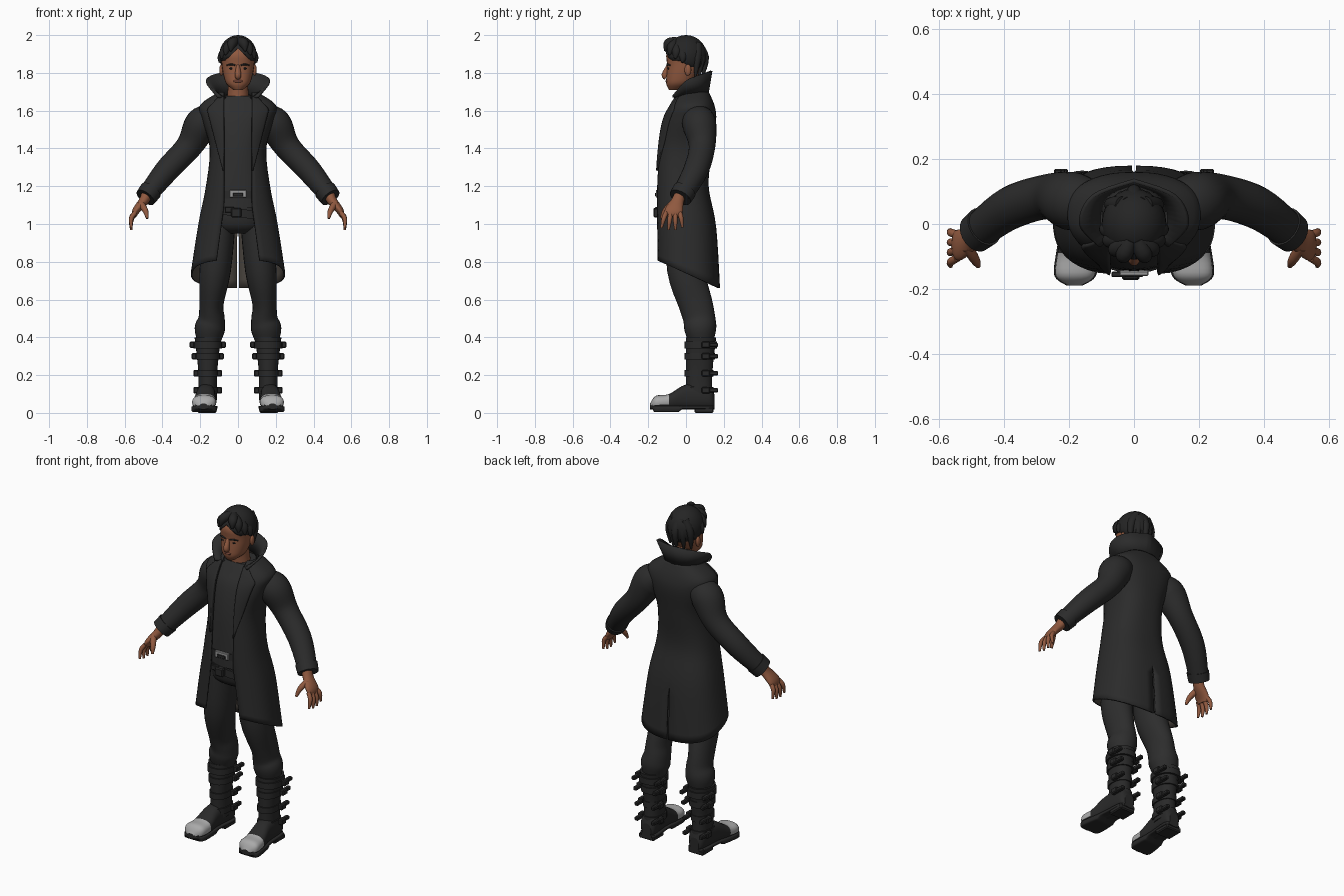
import bpy, bmesh, math
from mathutils import Vector

if "Cube" in bpy.data.objects:
    bpy.data.objects.remove(bpy.data.objects["Cube"])


def colour(name, *rgb):
    value = (*rgb, 1) if len(rgb) > 1 else (*rgb, *rgb, *rgb, 1)
    material = bpy.data.materials.new(name)
    material.use_nodes = True
    material.diffuse_color = value
    material.node_tree.nodes["Principled BSDF"].inputs["Base Color"].default_value = value
    return material


COAT = colour("coat_black", .024)
LINING = colour("lining_grey", .07, .06, .05)
SHIRT = colour("shirt_charcoal", .027)
TROUSER = colour("trouser_black", .026)
HAIR = colour("hair_black", .018)
SKIN = colour("skin_brown", .28, .1, .05)
LIPS = colour("lip_brown", .18, .06, .04)
BOOT = colour("boot_black", .022)
METAL = colour("buckle_silver", .3)
TOE = colour("toe_cap_grey", .4)


def power(value, exponent):
    return math.copysign(abs(value) ** exponent, value)


def through(keys, steps):
    """Smooth curve passing through every key."""
    points = []
    for i, start in enumerate(keys[:-1]):
        end = keys[i + 1]
        before, after = keys[max(i - 1, 0)], keys[min(i + 2, len(keys) - 1)]
        for step in range(steps):
            t = step / steps
            ease = t * t * (3 - 2 * t)
            rise, fall = t * (1 - t) ** 2 / 2, t * t * (t - 1) / 2
            points.append(tuple(p + (q - p) * ease + (q - o) * rise + (r - p) * fall
                                for o, p, q, r in zip(before, start, end, after)))
    return points + [keys[-1]]


def finish(name, bm, materials, mirror=False, thick=0, smooth=True):
    mesh = bpy.data.meshes.new(name)
    for face in bm.faces:
        face.smooth = smooth and len(face.verts) < 5
    bm.to_mesh(mesh)
    bm.free()
    for material in materials:
        mesh.materials.append(material)
    part = bpy.data.objects.new(name, mesh)
    bpy.context.collection.objects.link(part)
    if mirror:
        part.modifiers.new("mirror", 'MIRROR')
    if thick:
        solid = part.modifiers.new("thickness", 'SOLIDIFY')
        solid.thickness, solid.material_offset = thick, len(materials) - 1
    return part


def skin(name, materials, rings, closed=True, rule=None, **options):
    """Join rings of points into a surface; closed rings are capped."""
    bm = bmesh.new()
    loops = [[bm.verts.new(point) for point in ring] for ring in rings]
    count = len(loops[0])
    for low, high in zip(loops, loops[1:]):
        for j in range(count if closed else count - 1):
            k = (j + 1) % count
            bm.faces.new((low[j], low[k], high[k], high[j]))
    if closed:
        bm.faces.new(loops[0])
        bm.faces.new(loops[-1])
        bmesh.ops.recalc_face_normals(bm, faces=bm.faces)
    if rule:
        for face in bm.faces:
            face.material_index = rule(face.calc_center_median())
    return finish(name, bm, materials, **options)


def oval(centre, across, along, exponent=1, count=24):
    angles = (math.tau * i / count for i in range(count))
    return [Vector(centre) + Vector(across) * power(math.cos(a), exponent)
            + Vector(along) * power(math.sin(a), exponent) for a in angles]


def stack(name, material, rows, centre=0, tilt=0, steps=4, **options):
    """Level rings from rows of height, half width, front and back."""
    rings = [oval((centre, (front + back) / 2, z), (w, 0, tilt * w), (0, (back - front) / 2, 0), .9)
             for z, w, front, back in through(rows, steps)]
    skin(name, [material], rings, **options)


def band(name, material, z, height, w, front, back, **options):
    stack(name, material, [(level, w, front, back) for level in (z - height / 2, z + height / 2)],
          steps=1, **options)


def tube(name, material, path, steps=4, **options):
    """Limb along points of x, y, z, radius in depth and radius across."""
    points = through(path, steps)
    places = [Vector(point[:3]) for point in points]
    rings = []
    for i, (place, point) in enumerate(zip(places, points)):
        heading = (places[min(i + 1, len(places) - 1)] - places[max(i - 1, 0)]).normalized()
        depth = Vector((0, 1, 0))
        depth = (depth - heading * heading.dot(depth)).normalized()
        rings.append(oval(place, depth * point[3], heading.cross(depth) * point[-1]))
    skin(name, [material], rings, **options)


def place(bm, centre, size):
    for vert in bm.verts:
        vert.co = Vector(c + v * s for c, v, s in zip(centre, vert.co, size))


def ball(name, material, centre, radii, **options):
    bm = bmesh.new()
    bmesh.ops.create_uvsphere(bm, u_segments=24, v_segments=16, radius=1)
    place(bm, centre, radii)
    return finish(name, bm, [material], **options)


def box(name, material, centre, size, **options):
    bm = bmesh.new()
    bmesh.ops.create_cube(bm, size=1)
    place(bm, centre, size)
    bmesh.ops.bevel(bm, geom=bm.edges[:], offset=min(size) / 5, segments=1, affect='EDGES')
    finish(name, bm, [material], smooth=False, **options)


# Long coat: open at the front, slanted at the hem, split at the back
coat_rows = through([(.74, .25, -.16, .18), (1, .21, -.16, .16), (1.2, .17, -.16, .12), (1.4, .15, -.15, .14),
                     (1.55, .19, -.12, .16), (1.63, .2, -.08, .15), (1.7, .1, -.04, .12)], 5)
BULGE = .8
COLUMNS = 20
rings = []
for z, w, front, back in coat_rows:
    slant = max(0, (1.1 - z) / .36)
    vent = .006 if z < 1 else 0
    first = math.asin(((.075 + .04 * slant) / w) ** (1 / BULGE))
    last = math.pi - math.asin((vent / w) ** (1 / BULGE))
    ring = []
    for i in range(COLUMNS + 1):
        angle = first + (last - first) * i / COLUMNS
        y = (front + back) / 2 - (back - front) / 2 * power(math.cos(angle), BULGE)
        x = w * abs(math.sin(angle)) ** BULGE if i < COLUMNS else vent
        ring.append((x, y, z - .44 * y * slant))
    rings.append(ring)
skin("long_coat", [COAT, LINING], rings, closed=False, mirror=True, thick=.01)

# Lapels lying on the chest
rings = []
for z, w, front, back in coat_rows:
    rise = (z - 1.28) / .38
    if 0 <= rise <= 1.05:
        ring = []
        for i in range(9):
            x = .075 + (.005 + .09 * min(rise * 1.1, 4 * (1.1 - rise))) * i / 8
            bend = (1 - (x / w) ** (2 / BULGE)) ** (BULGE / 2)
            ring.append((x, (front + back) / 2 - (back - front) / 2 * bend - .01, z))
        rings.append(ring)
skin("lapel", [COAT], rings, closed=False, mirror=True, thick=.012)

# Raised collar
top = through([(.11, -.07, 1.67), (.17, 0, 1.75), (.13, .09, 1.79), (0, .14, 1.81)], 5)
base = []
for i in range(len(top)):
    turn = i / (len(top) - 1)
    angle = math.pi * (1 + 3 * turn) / 4
    base.append((.095 * math.sin(angle) if turn < 1 else 0, .03 - .09 * math.cos(angle), 1.66 + .03 * turn))
skin("collar", [COAT], [base, top], closed=False, mirror=True, thick=.012)

# Sleeves and cuffs
sleeve = through([(.12, .06, 1.57, .07, .06), (.19, .07, 1.53, .09, .09), (.26, .085, 1.41, .07, .07),
                  (.38, .05, 1.28, .066, .064), (.49, -.03, 1.14, .055, .05)], 6)
tube("sleeve", COAT, sleeve, steps=1, mirror=True)
tube("cuff", COAT, [(*p[:3], p[3] + .006, p[4] + .006) for p in sleeve[-3:]], mirror=True)

# Hands
tube("palm", SKIN, [(.48, -.03, 1.16, .03, .03), (.5, -.045, 1.12, .034, .026), (.54, -.065, 1.07, .048, .02),
                    (.55, -.07, 1.04, .036, .012)], mirror=True)
for i, finger in enumerate(("index", "middle", "ring", "little")):
    root, tip = -.105 + .024 * i, -.13 + .037 * i
    end = .967 + .006 * (i - 1.4) ** 2
    tube(finger + "_finger", SKIN, [(.545, root, 1.06, .012), (.565, (root + tip) / 2, end + .05, .012),
                                    (.565, tip, end, .006)], mirror=True)
tube("thumb", SKIN, [(.515, -.07, 1.11, .018), (.49, -.11, 1.07, .015), (.48, -.13, 1.03, .007)], mirror=True)

# Shirt follows the coat from inside
inset = .015
stack("shirt", SHIRT, [(z, w - inset, front + inset, back - inset)
                       for z, w, front, back in coat_rows if 1.08 < z < 1.68], steps=1)

# Trousers
stack("trouser_hips", TROUSER, [(.95, .1, -.08, .08), (1, .15, -.13, .11), (1.15, .15, -.14, .1)])
tube("trouser_leg", TROUSER, [(.09, 0, 1.04, .11, .08), (.12, 0, .76, .1, .083), (.14, .05, .58, .09, .064),
                              (.14, .07, .5, .085, .07), (.15, .076, .44, .084, .08), (.155, .08, .36, .06, .056)],
     mirror=True)

# Belts and buckles
band("waist_belt", BOOT, 1.155, .04, .155, -.15, .1)
band("hip_belt", BOOT, 1.06, .045, .17, -.15, .11, tilt=-.15)
box("belt_buckle", METAL, (0, -.152, 1.16), (.09, .016, .04))
box("buckle_centre", BOOT, (0, -.158, 1.155), (.055, .012, .018))
box("hip_buckle", BOOT, (-.01, -.158, 1.06), (.055, .03, .05))
box("belt_tail", BOOT, (-.045, -.155, 1.075), (.05, .016, .03))

# Boots
stack("boot_shaft", BOOT, [(.08, .05, 0, .14), (.22, .05, 0, .14), (.4, .07, 0, .16)], centre=.16, mirror=True)
foot = through([(-.19, .02, .05), (-.16, .06, .09), (-.09, .06, .1), (0, .05, .15), (.12, .05, .15),
                (.15, .03, .1)], 5)


def shoe(name, materials, rows, exponent, **options):
    rings = [oval((.17 - .07 * y, y, (low + high) / 2), (w, 0, 0), (0, 0, (high - low) / 2), exponent)
             for y, w, low, high in rows]
    skin(name, materials, rings, mirror=True, **options)


shoe("boot_foot", [BOOT, TOE], [(y, w, .018, high) for y, w, high in foot], .8,
     rule=lambda spot: int(spot.y < -.085 and spot.z > .04))
shoe("boot_sole", [BOOT], [(y, w + .004, .02 if y < -.17 or y > -.03 else .004, .038) for y, w, high in foot], .35)
box("boot_heel", BOOT, (.165, .095, .015), (.1, .1, .03), mirror=True)

# Boot straps with side buckles
for z in (.36, .3, .21, .12):
    w = .055 + max(0, z - .25) * .18
    band("boot_strap", BOOT, z, .036, w, -.008, w + .09, centre=.16, mirror=True)
    for side in (-1, 1):
        box("strap_buckle", BOOT, (.16 + side * (w + .008), .105, z), (.026, .045, .034), mirror=True)
        box("strap_tip", BOOT, (.16 + side * w, .145, z), (.024, .05, .022), mirror=True)

# Neck and head
tube("neck", SKIN, [(0, .025, 1.63, .06), (0, .015, 1.72, .054), (0, .005, 1.79, .055)])
stack("head", SKIN, [(1.71, .025, -.09, -.03), (1.74, .06, -.104, .03), (1.78, .075, -.104, .06),
                     (1.84, .086, -.1, .09), (1.91, .088, -.1, .1), (1.98, .04, -.03, .05)])
tube("nose", SKIN, [(0, -.093, 1.84, .009), (0, -.112, 1.79, .017), (0, -.104, 1.776, .014)])
ball("ear", SKIN, (.088, .01, 1.815), (.011, .018, .03), mirror=True)
ball("eye", HAIR, (.035, -.092, 1.823), (.013, .005, .005), mirror=True)
tube("eyebrow", HAIR, [(.014, -.1, 1.84, .004), (.035, -.098, 1.845, .005), (.06, -.084, 1.84, .003)], mirror=True)
ball("lips", LIPS, (0, -.1, 1.756), (.025, .009, .008))

# Hair cap trimmed to a hairline, with swept locks
hair = ball("hair", HAIR, (0, 0, 1.89), (.1, .11, .11))
for vert in hair.data.vertices:
    x, y, z = vert.co
    rear = min(1, max(0, (y + .03) / .11))
    parting = max(0, .065 - abs(x)) * max(0, 1 - rear * 3)
    vert.co.z = max(z, 1.865 - .075 * rear + parting)
for i in range(4):
    x, y, z = .1 * math.sin(.4 + i / 3), -.12 * math.cos(.4 + i / 3), 1.915 - .02 * i
    tube("front_lock", HAIR, [(.01, -.05, 1.97, .02), (x * .8, y * .85, z + .04, .026), (x, y, z, .005)], mirror=True)
for i in range(-2, 3):
    x, y = .035 * i, .1 - .02 * abs(i)
    tube("back_lock", HAIR, [(x / 2, .06, 1.95, .025), (x, y, 1.88, .022), (x, y - .01, 1.78, .005)])
